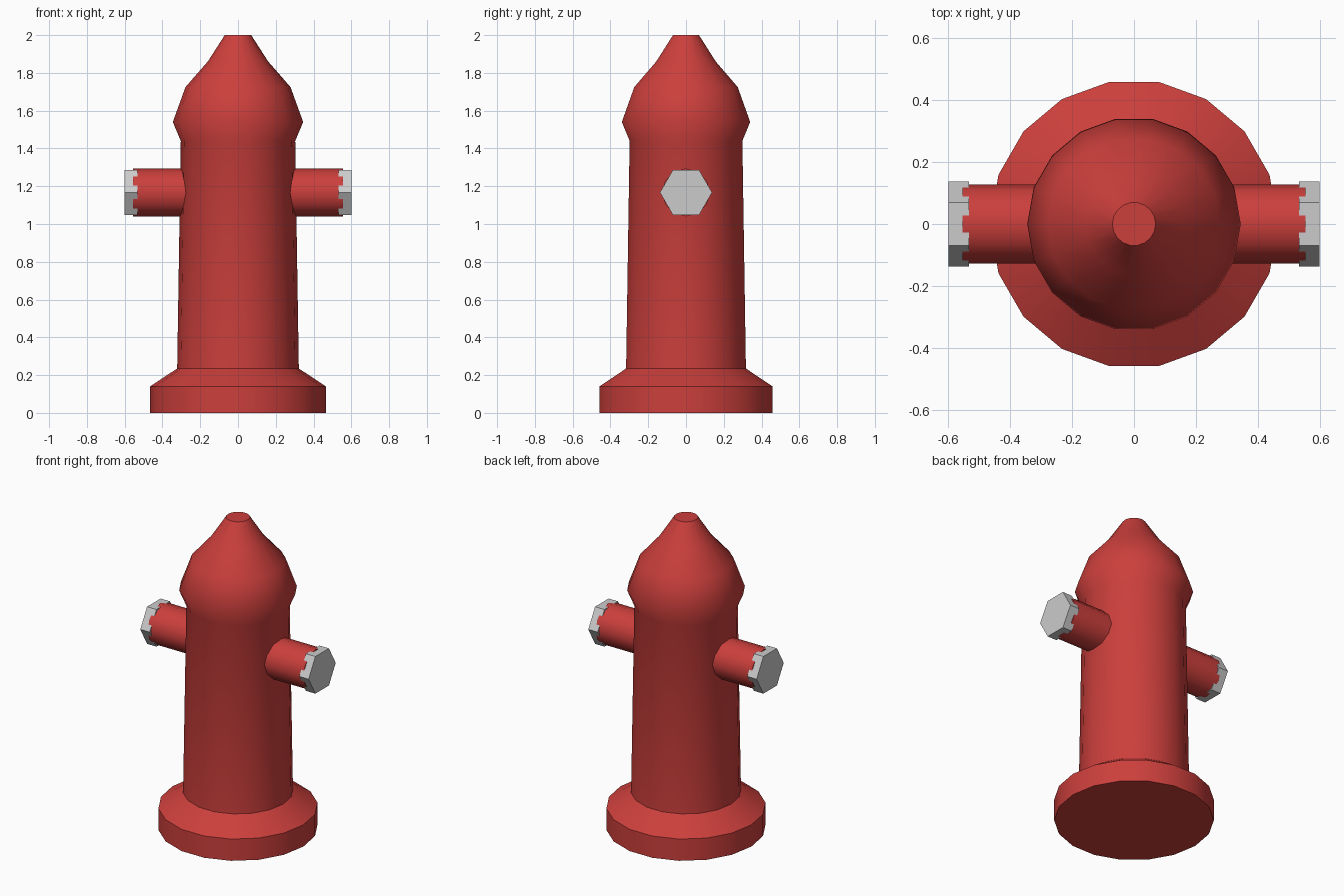
import bpy
import bmesh
from math import cos, sin, pi, radians
from mathutils import Matrix

cube = bpy.data.objects.get("Cube")
if cube:
    bpy.data.objects.remove(cube, do_unlink=True)


def make_material(name, color):
    mat = bpy.data.materials.new(name)
    mat.use_nodes = True
    mat.diffuse_color = color
    mat.node_tree.nodes["Principled BSDF"].inputs["Base Color"].default_value = color
    return mat


def lathe(name, profile, sides, mat=None, smooth=None, matrix=Matrix()):
    """Stack rings of (radius, height) into a capped solid of revolution."""
    bm = bmesh.new()
    rings = [[bm.verts.new((r * cos(2 * pi * i / sides), r * sin(2 * pi * i / sides), z))
              for i in range(sides)] for r, z in profile]
    for low, high in zip(rings, rings[1:]):
        for i in range(sides):
            j = (i + 1) % sides
            bm.faces.new((low[i], low[j], high[j], high[i]))
    bm.faces.new(rings[0][::-1])
    bm.faces.new(rings[-1])
    bm.transform(matrix)
    bmesh.ops.recalc_face_normals(bm, faces=bm.faces)
    mesh = bpy.data.meshes.new(name)
    bm.to_mesh(mesh)
    bm.free()
    obj = bpy.data.objects.new(name, mesh)
    bpy.context.collection.objects.link(obj)
    if mat:
        mesh.materials.append(mat)
    if smooth:
        bpy.ops.object.select_all(action='DESELECT')
        obj.select_set(True)
        bpy.context.view_layer.objects.active = obj
        bpy.ops.object.shade_smooth_by_angle(angle=radians(smooth))
    return obj


red = make_material("red_paint", (0.6, 0.05, 0.045, 1))

# Flanged base, tapered barrel and domed bonnet in one profile
lathe("hydrant_body", [(0.466, 0), (0.466, 0.14), (0.322, 0.235), (0.303, 1.44),
                       (0.345, 1.54), (0.278, 1.725), (0.16, 1.86), (0.07, 2.0)],
      18, red, smooth=50)

# Side outlets, each closed by a hexagonal cap
OUTLET_Z = 1.167
for side, label in ((1, "left"), (-1, "right")):
    outward = Matrix.Translation((0, 0, OUTLET_Z)) @ Matrix.Rotation(side * pi / 2, 4, 'Y')
    # Quarter turn so that the hexagon's points face front and back
    points_front = outward @ Matrix.Rotation(pi / 2, 4, 'Z')
    lathe(label + "_outlet", [(0.127, 0.2), (0.127, 0.555)], 12, red, 50, outward)
    lathe(label + "_cap", [(0.138, 0.533), (0.138, 0.6)], 6, matrix=points_front)
